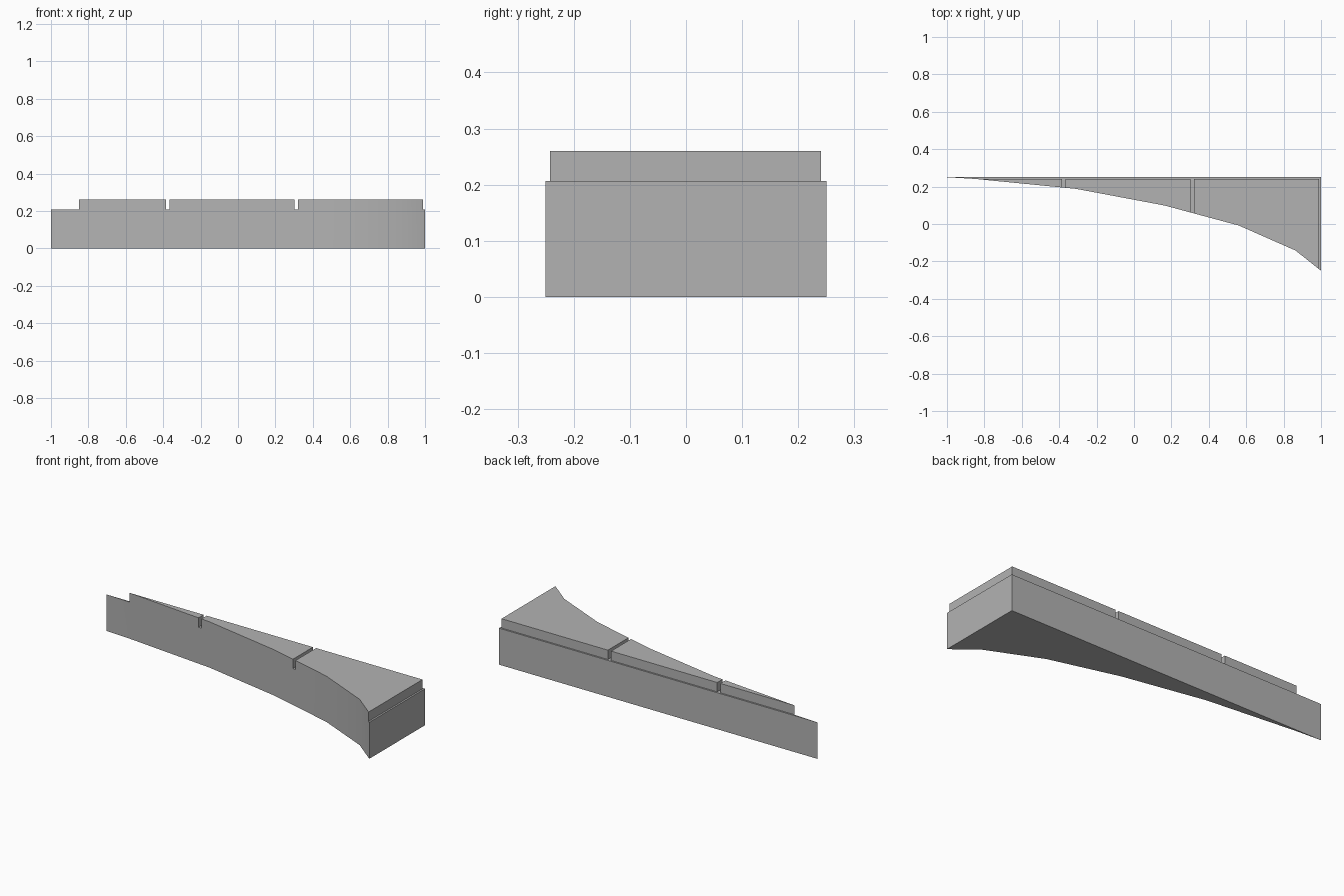
import bpy, bmesh, math

old = bpy.data.objects.get("Cube")
if old:
    bpy.data.objects.remove(old, do_unlink=True)

HEIGHT, LEDGE = 0.26, 0.207

# Plain grey
grey = bpy.data.materials.new("plain grey")
grey.use_nodes = True
colour = (0.45, 0.45, 0.45, 1)
grey.diffuse_color = colour
grey.node_tree.nodes["Principled BSDF"].inputs["Base Color"].default_value = colour


def make_object(name, bm):
    bmesh.ops.recalc_face_normals(bm, faces=bm.faces)
    mesh = bpy.data.meshes.new(name)
    bm.to_mesh(mesh)
    bm.free()
    mesh.materials.append(grey)
    obj = bpy.data.objects.new(name, mesh)
    bpy.context.collection.objects.link(obj)
    return obj


def prism(name, outline, bottom, top):
    bm = bmesh.new()
    face = bm.faces.new([bm.verts.new((x, y, bottom)) for x, y in outline])
    result = bmesh.ops.extrude_face_region(bm, geom=[face])
    verts = [v for v in result["geom"] if isinstance(v, bmesh.types.BMVert)]
    bmesh.ops.translate(bm, verts=verts, vec=(0, 0, top - bottom))
    return make_object(name, bm)


# Wedge body: straight back, flaring curved front
curve = [(-1, 0.25), (-0.85, 0.241), (-0.31, 0.188), (0.163, 0.099),
         (0.56, -0.008), (0.864, -0.142), (1, -0.25)]
body = prism("curved_wedge", curve + [(1, 0.25)], 0, HEIGHT)

# Lowered ledges at the back and both ends, and two cross slots
cuts = {
    "back_ledge": (-2, 2, 0.241, 1),
    "right_ledge": (-2, -0.85, -1, 1),
    "left_ledge": (0.99, 2, -1, 1),
    "right_slot": (-0.385, -0.365, -1, 1),
    "left_slot": (0.302, 0.322, -1, 1),
}
bpy.context.view_layer.objects.active = body
for name, (x0, x1, y0, y1) in cuts.items():
    cutter = prism(name + "_cutter", [(x0, y0), (x1, y0), (x1, y1), (x0, y1)],
                   LEDGE, 1)
    cutter.hide_render = True
    mod = body.modifiers.new(name, "BOOLEAN")
    mod.operation = "DIFFERENCE"
    mod.solver = "EXACT"
    mod.object = cutter
    bpy.ops.object.modifier_apply(modifier=mod.name)
    bpy.data.objects.remove(cutter, do_unlink=True)

# Smooth the front curve, keep the edges sharp
bpy.ops.object.select_all(action="DESELECT")
body.select_set(True)
bpy.ops.object.shade_smooth_by_angle(angle=math.radians(30))
